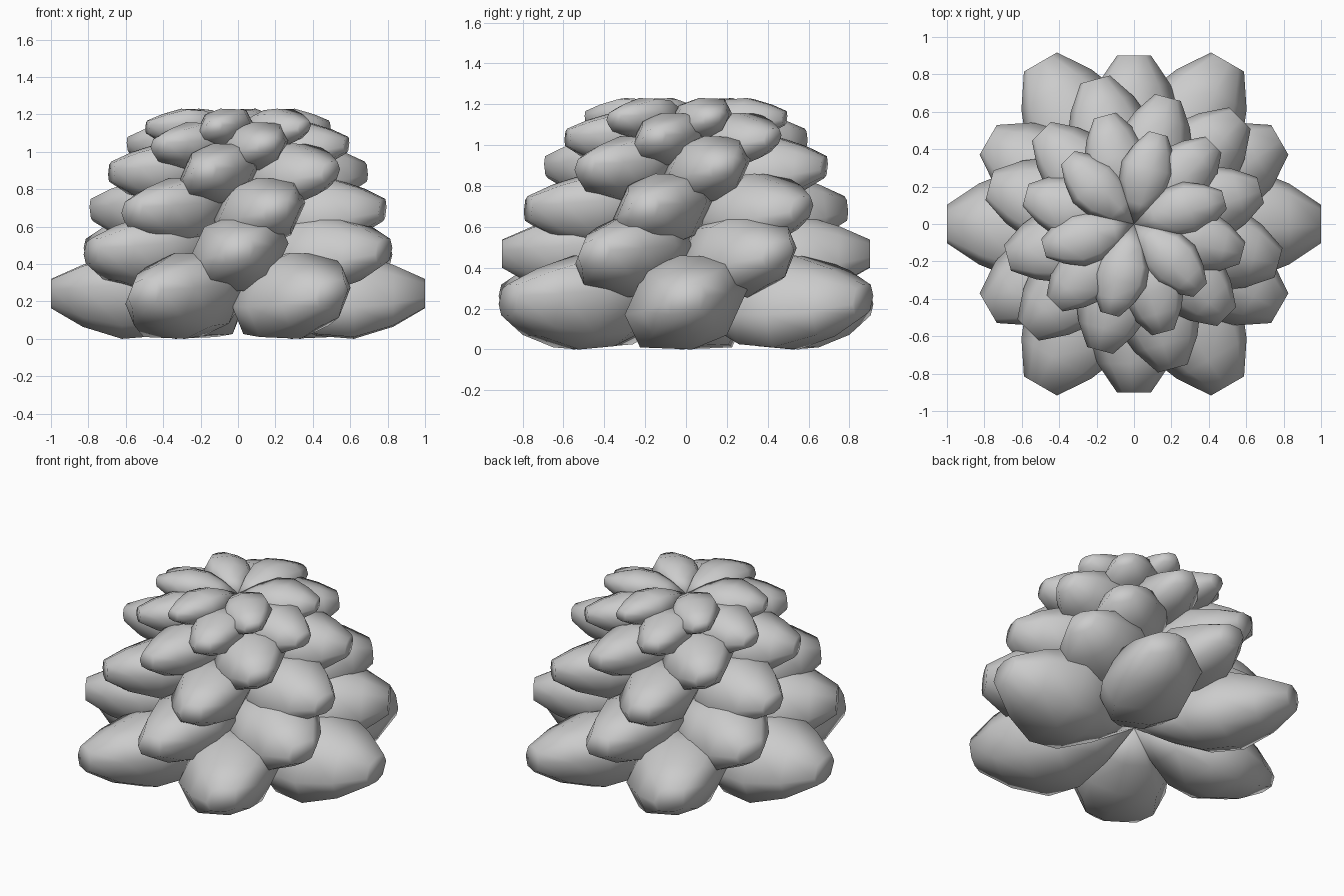
import bpy, bmesh, math
from mathutils import Matrix, Vector

if "Cube" in bpy.data.objects:
    bpy.data.objects.remove(bpy.data.objects["Cube"])

# lobed cross-section of one scale, seen from outside (tangent, height)
SECTION = [(.30, .06), (.225, .22), (-.03, .23), (-.20, .16),
           (-.30, -.06), (-.225, -.22), (.03, -.23), (.20, -.16)]
# (distance out, cross-section size) along one scale
RINGS = [(.22, .56), (.42, .93), (.62, 1.0), (.83, .72), (1.0, .34)]
# (length, first angle, centre height, thickness factor) of each tier
TIERS = [(1.0, 0, .23, 1.0), (.9, 30, .458, .98), (.8, 45, .68, .98),
         (.7, 15, .885, .99), (.6, 45, 1.03, .93), (.5, 15, 1.127, .90)]


def make_scale(name, length, angle, height, thick):
    """Woody scale: starts at a point on the axis, swells, ends in a blunt tip."""
    bm = bmesh.new()
    root = bm.verts.new((0, 0, 0))
    loops = []
    for r, s in RINGS:
        lift = .012 if r == 1.0 else 0
        loops.append([bm.verts.new((r, y * s, z * s * thick + lift))
                      for y, z in SECTION])
    n = len(SECTION)
    for i in range(n):
        j = (i + 1) % n
        bm.faces.new((root, loops[0][j], loops[0][i]))
        for a, b in zip(loops, loops[1:]):
            bm.faces.new((a[i], a[j], b[j], b[i]))
    bm.faces.new(loops[-1])
    bmesh.ops.recalc_face_normals(bm, faces=bm.faces)
    bm.transform(Matrix.Translation(Vector((0, 0, height)))
                 @ Matrix.Rotation(math.radians(angle), 4, 'Z')
                 @ Matrix.Scale(length, 4))
    # smooth all over, including the blunt tip
    for f in bm.faces:
        f.smooth = True
    mesh = bpy.data.meshes.new(name)
    bm.to_mesh(mesh)
    bm.free()
    obj = bpy.data.objects.new(name, mesh)
    bpy.context.collection.objects.link(obj)


# six tiers of six scales
for t, (length, start, height, thick) in enumerate(TIERS):
    for k in range(6):
        make_scale(f"cone_scale_tier{t + 1}_{k + 1}",
                   length, start + 60 * k, height, thick)
